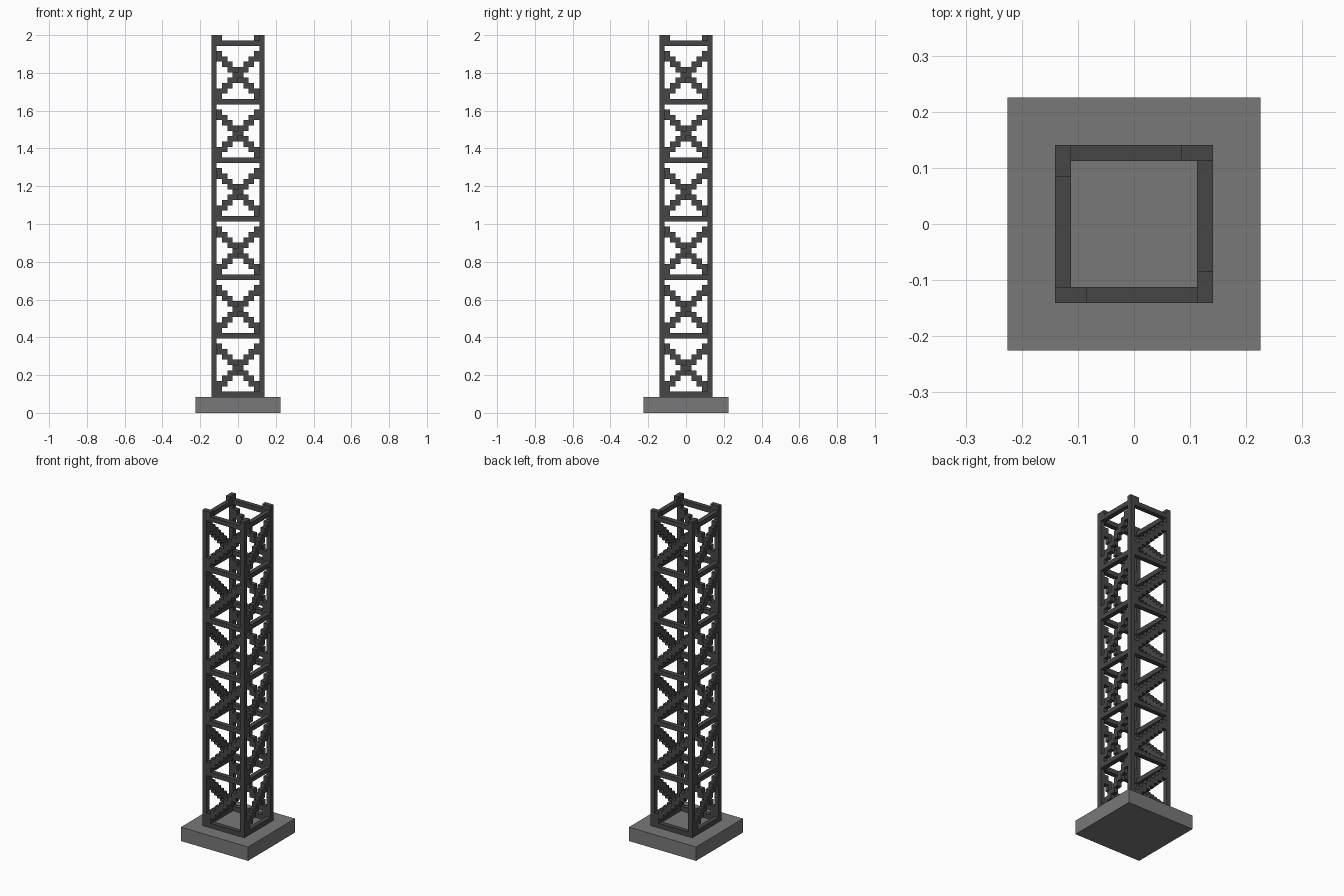
import bpy
import bmesh
from math import pi
from mathutils import Matrix

U = 2 / 71            # one block
HALF = 5              # half width of the tower, in blocks
BASE_HALF = 8
BASE_TOP = 3
TOP = 71
PITCH = 11            # height of one panel
PANELS = 6

cube = bpy.data.objects.get("Cube")
if cube:
    bpy.data.objects.remove(cube)


def material(name, grey):
    mat = bpy.data.materials.new(name)
    mat.use_nodes = True
    color = (grey, grey, grey, 1)
    mat.diffuse_color = color
    bsdf = mat.node_tree.nodes["Principled BSDF"]
    bsdf.inputs["Base Color"].default_value = color
    bsdf.inputs["Roughness"].default_value = 0.9
    return mat


concrete = material("concrete grey", 0.19)
steel = material("dark steel", 0.062)


def extrude_profile(name, outline, y0, y1, mat, turn=0):
    """Extrude an x-z outline from y0 to y1, then turn it by quarters about z."""
    bm = bmesh.new()
    face = bm.faces.new([bm.verts.new((x, y0, z)) for x, z in outline])
    side = bmesh.ops.extrude_face_region(bm, geom=[face])["geom"]
    moved = [v for v in side if isinstance(v, bmesh.types.BMVert)]
    bmesh.ops.translate(bm, verts=moved, vec=(0, y1 - y0, 0))
    bmesh.ops.recalc_face_normals(bm, faces=bm.faces)
    bm.transform(Matrix.Rotation(turn * pi / 2, 4, "Z") @ Matrix.Scale(U, 4))
    mesh = bpy.data.meshes.new(name)
    bm.to_mesh(mesh)
    bm.free()
    mesh.materials.append(mat)
    obj = bpy.data.objects.new(name, mesh)
    bpy.context.collection.objects.link(obj)
    return obj


def rectangle(x0, x1, z0, z1):
    return [(x0, z0), (x1, z0), (x1, z1), (x0, z1)]


def stair_outline(x0, z0, steps):
    """Stepped diagonal, each column two blocks tall and one block higher."""
    lower, upper = [], []
    for i in range(steps):
        lower += [(x0 + i, z0 + i), (x0 + i + 1, z0 + i)]
        upper += [(x0 + i, z0 + i + 2), (x0 + i + 1, z0 + i + 2)]
    return lower + upper[::-1]


# Foundation slab
extrude_profile("foundation", rectangle(-BASE_HALF, BASE_HALF, 0, BASE_TOP),
                -BASE_HALF, BASE_HALF, concrete)

# Four identical sides, each a quarter turn from the last
inner = HALF - 1
for turn, side in enumerate(("front", "right", "back", "left")):
    def part(name, outline):
        extrude_profile(f"{side}_{name}", outline, -HALF, -inner, steel, turn)

    # Corner post
    part("post", rectangle(-HALF, -inner, BASE_TOP, TOP))

    # Horizontal beams
    for n in range(PANELS + 1):
        z = BASE_TOP + n * PITCH
        part(f"beam_{n + 1}", rectangle(-inner, inner, z, z + 1))

    # Stepped diagonal braces
    for n in range(PANELS):
        z = BASE_TOP + n * PITCH
        part(f"brace_{n + 1}", stair_outline(-inner, z + 1, 2 * inner))

    # Stub of the next brace at the open top
    part("brace_stub", rectangle(-inner, 1 - inner, TOP - 1, TOP))
